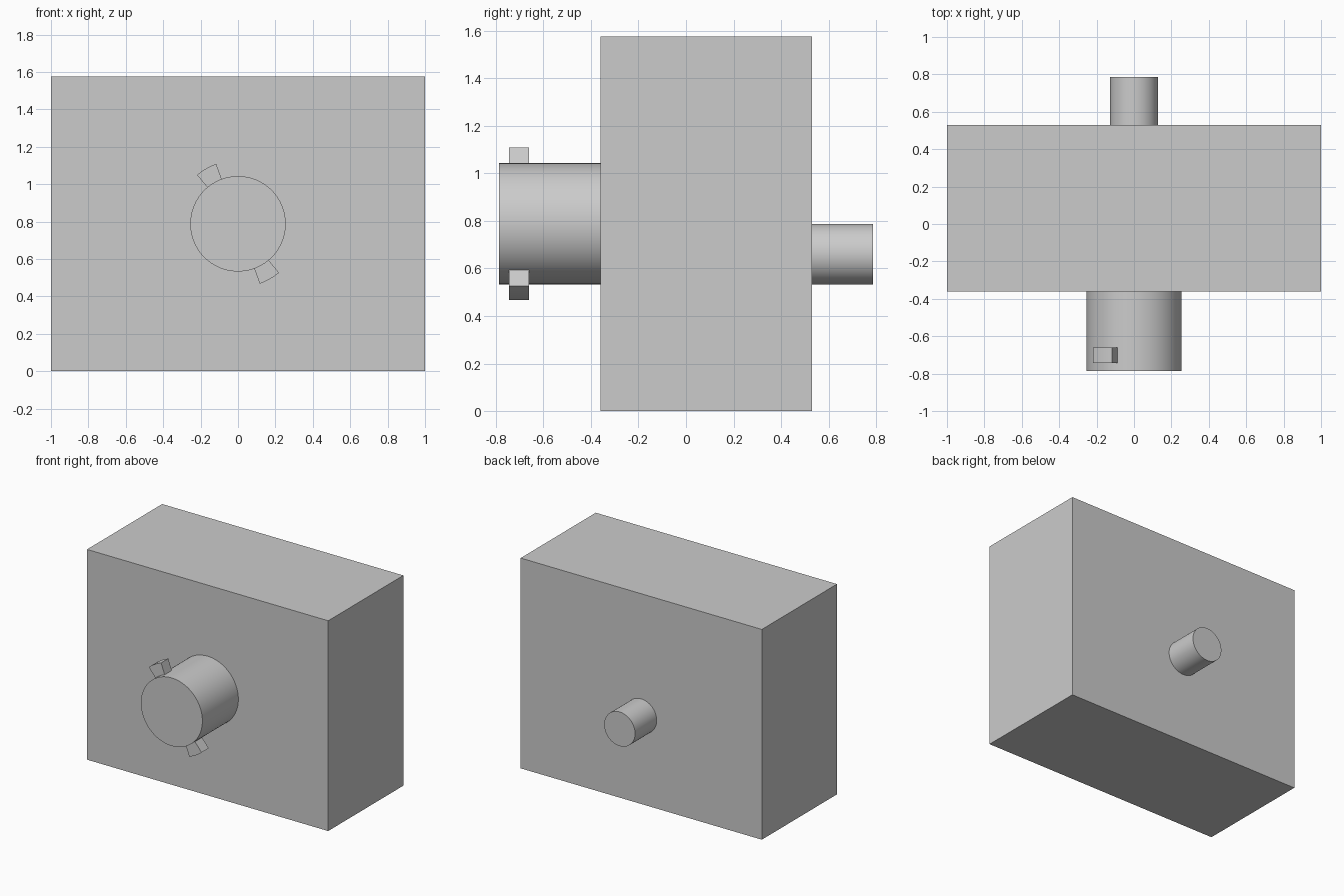
import bpy, bmesh
from math import radians, sin, cos, pi

if "Cube" in bpy.data.objects:
    bpy.data.objects.remove(bpy.data.objects["Cube"], do_unlink=True)

# One plain grey for every part
grey = bpy.data.materials.new("light_grey")
grey.use_nodes = True
colour = (0.6, 0.6, 0.6, 1)
grey.diffuse_color = colour
grey.node_tree.nodes["Principled BSDF"].inputs["Base Color"].default_value = colour


def extrude_y(name, profile, y0, y1, smooth=True):
    """Extrude an (x, z) outline from y0 to y1 as a closed solid."""
    bm = bmesh.new()
    face = bm.faces.new([bm.verts.new((x, y0, z)) for x, z in profile])
    result = bmesh.ops.extrude_face_region(bm, geom=[face], use_keep_orig=True)
    moved = [v for v in result["geom"] if isinstance(v, bmesh.types.BMVert)]
    bmesh.ops.translate(bm, vec=(0, y1 - y0, 0), verts=moved)
    bmesh.ops.recalc_face_normals(bm, faces=bm.faces)
    mesh = bpy.data.meshes.new(name)
    bm.to_mesh(mesh)
    bm.free()
    mesh.materials.append(grey)
    obj = bpy.data.objects.new(name, mesh)
    bpy.context.collection.objects.link(obj)
    if smooth:
        bpy.ops.object.select_all(action='DESELECT')
        obj.select_set(True)
        bpy.context.view_layer.objects.active = obj
        bpy.ops.object.shade_smooth_by_angle(angle=radians(30))
    return obj


def arc(radius, z, start, end, steps):
    """Points on an arc centred on x = 0 at height z."""
    angles = [start + (end - start) * i / steps for i in range(steps + 1)]
    return [(radius * cos(a), z + radius * sin(a)) for a in angles]


# Housing block
HEIGHT = 1.576
AXIS = HEIGHT / 2
extrude_y("housing", [(-1, 0), (1, 0), (1, HEIGHT), (-1, HEIGHT)],
          -0.36, 0.53, smooth=False)

# Large front boss and small rear shaft
extrude_y("front_boss", arc(0.255, AXIS, 0, 2 * pi, 96)[:-1], -0.786, -0.36)
extrude_y("rear_shaft", arc(0.128, 0.66, 0, 2 * pi, 64)[:-1], 0.53, 0.786)

# Two opposed locking lugs, each a ring sector rooted in the boss
for name, middle in (("upper_lug", 120), ("lower_lug", 300)):
    a, b = radians(middle - 10), radians(middle + 10)
    outline = arc(0.341, AXIS, a, b, 8) + arc(0.25, AXIS, b, a, 8)
    extrude_y(name, outline, -0.744, -0.66)
